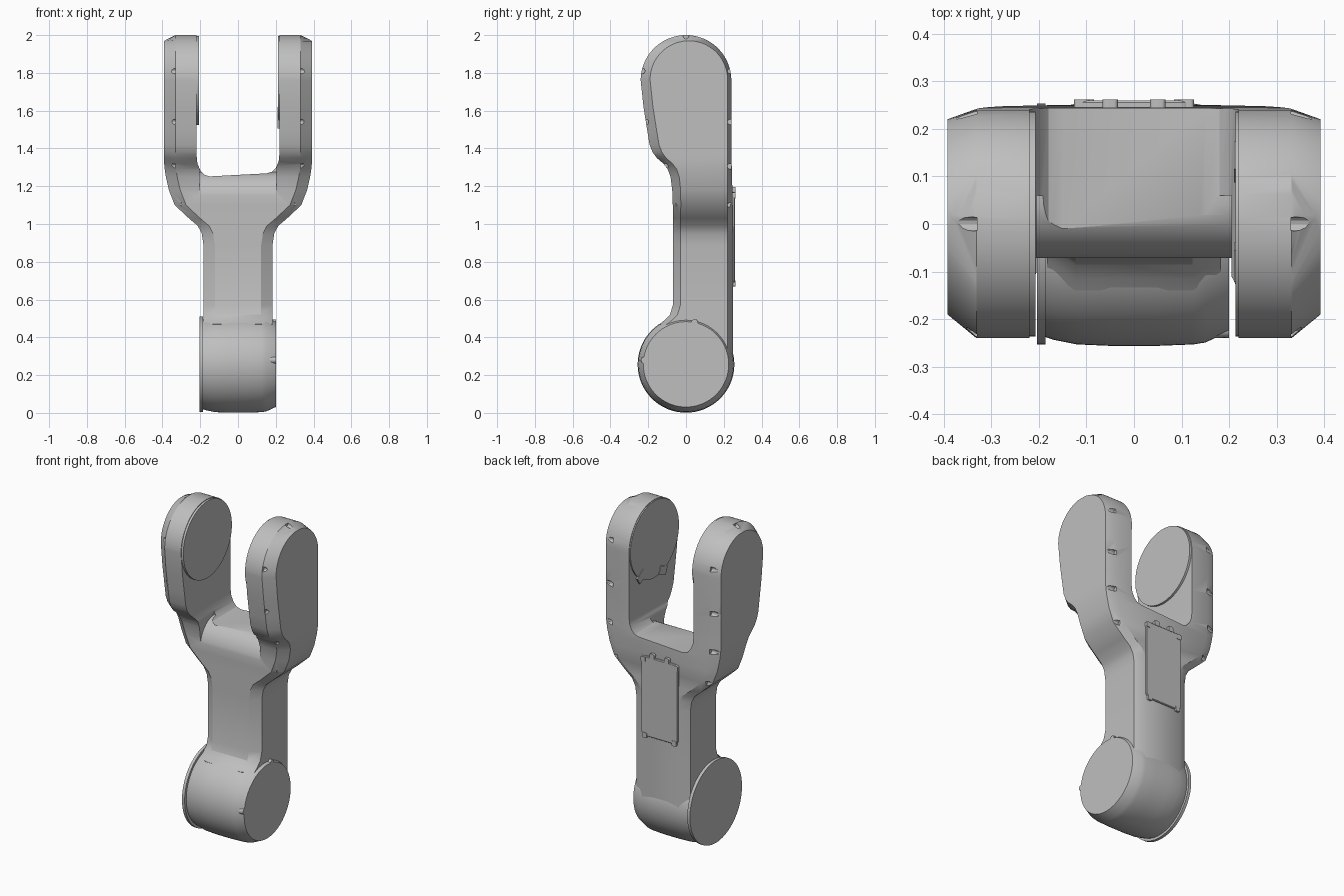
import bpy, bmesh, math
from mathutils import Matrix

cube = bpy.data.objects.get("Cube")
if cube:
    bpy.data.objects.remove(cube, do_unlink=True)

grey = bpy.data.materials.new("light_grey")
grey.use_nodes = True
grey.diffuse_color = (0.52, 0.52, 0.52, 1)
grey.node_tree.nodes["Principled BSDF"].inputs["Base Color"].default_value = grey.diffuse_color


def finish(bm, name):
    """Turn a bmesh into a scene object."""
    bmesh.ops.recalc_face_normals(bm, faces=bm.faces)
    mesh = bpy.data.meshes.new(name)
    bm.to_mesh(mesh)
    bm.free()
    mesh.materials.append(grey)
    ob = bpy.data.objects.new(name, mesh)
    bpy.context.collection.objects.link(ob)
    return ob


def loft(name, rings):
    """Skin rings of equal length and cap both ends."""
    bm = bmesh.new()
    vs = [[bm.verts.new(p) for p in ring] for ring in rings]
    n = len(vs[0])
    for a, b in zip(vs, vs[1:]):
        for i in range(n):
            j = (i + 1) % n
            bm.faces.new((a[i], a[j], b[j], b[i]))
    bm.faces.new(vs[0])
    bm.faces.new(vs[-1])
    return finish(bm, name)


def turned(name, profile, y, z, seg=72):
    """Solid turned about an axis parallel to x, from (x, radius) points."""
    return loft(name, [[(x, y + r * math.cos(2 * math.pi * i / seg),
                         z + r * math.sin(2 * math.pi * i / seg)) for i in range(seg)]
                       for x, r in profile])


def prism(name, pts, axis, lo, hi):
    """Extrude a 2D outline along x or y."""
    place = (lambda p, d: (d, p[0], p[1])) if axis == "x" else (lambda p, d: (p[0], d, p[1]))
    return loft(name, [[place(p, d) for p in pts] for d in (lo, hi)])


def cut(ob, cutter):
    mod = ob.modifiers.new("cut", "BOOLEAN")
    mod.operation = "DIFFERENCE"
    mod.solver = "EXACT"
    mod.object = cutter
    bpy.context.view_layer.objects.active = ob
    bpy.ops.object.modifier_apply(modifier=mod.name)
    bpy.data.objects.remove(cutter, do_unlink=True)


def smooth(ob, angle=28):
    bpy.ops.object.select_all(action="DESELECT")
    ob.select_set(True)
    bpy.context.view_layer.objects.active = ob
    bpy.ops.object.shade_smooth_by_angle(angle=math.radians(angle))


def rounded_rect(w, z0, z1, r, steps=5):
    pts = []
    corners = ((w - r, z1 - r), (r - w, z1 - r), (r - w, z0 + r), (w - r, z0 + r))
    for k, (cx, cz) in enumerate(corners):
        for i in range(steps + 1):
            a = math.pi / 2 * (k + i / steps)
            pts.append((cx + r * math.cos(a), cz + r * math.sin(a)))
    return pts


# Forked body: chamfered cross-sections stacked in z
def section(z, f, b, w, fi, bi, shoulder):
    return [(-shoulder, f, z), (shoulder, f, z), (w, fi, z), (w, bi, z),
            (shoulder, b, z), (-shoulder, b, z), (-w, bi, z), (-w, fi, z)]


# height, front y, half width
stations = [(.26, -.07, .183), (.47, -.14, .183), (.49, -.115, .183), (.52, -.085, .183),
            (.57, -.07, .183), (.89, -.07, .183), (.95, -.07, .192), (.99, -.07, .213),
            (1.03, -.07, .26), (1.1, -.07, .335), (1.18, -.073, .366), (1.25, -.082, .382),
            (1.29, -.097, .388), (1.32, -.12, .391), (1.35, -.155, .392), (1.38, -.177, .392),
            (1.42, -.193, .392), (1.5, -.206, .392), (1.62, -.225, .392)]
rings = []
for z, f, w in stations:
    t = min(max((z - 1.0) / .4, 0), 1)
    back = .25 - .01 * t
    rings.append(section(z, f, back, w, f + .04 + .01 * t, back - .03 + .01 * t, w - .06))
for i in range(25):
    a = math.pi / 2 * i / 24
    z = 1.76 + .24 * math.sin(a)
    h = max(.24 * math.cos(a), .008)
    inner = max(math.sqrt(max(.205 ** 2 - (z - 1.765) ** 2, 0)), .004)
    mid = .015 * min(1, h / .05)
    w = .392 - .06 * max(0, (z - 1.97) / .03)
    rings.append(section(z, -h, h, w, max(mid - inner, -h * .9), min(mid + inner, h * .95), .331))
body = loft("forked_body", rings)

# Slot between the prongs, with filleted bottom corners
slot = [(-.22, 2.1), (-.22, 1.37), (-.215, 1.32), (-.2, 1.285), (-.18, 1.262), (-.15, 1.252),
        (.15, 1.268), (.18, 1.277), (.2, 1.297), (.215, 1.33), (.22, 1.38), (.22, 2.1)]
cut(body, prism("slot_cutter", slot, "y", -.4, .4))

# Rounded front lip of the saddle
lip = [(-.3, 1.12)] + [(.06 - .135 * math.cos(math.pi / 2 * i / 10),
                        1.12 + .155 * math.sin(math.pi / 2 * i / 10)) for i in range(11)]
cut(body, prism("lip_cutter", lip + [(.06, 1.32), (-.3, 1.32)], "x", -.205, .205))

# Screw pockets along the prong rims
pockets = [(-.232, 1.81), (-.213, 1.54), (-.11, 1.305), (-.063, 1.1), (0, 1.995)]
pockets += [(.235, z) for z in (1.81, 1.54, 1.305, 1.1)]
for y, z in pockets:
    for side in (-1, 1):
        x0 = .33 if z > 1.2 else .3
        cut(body, turned("pocket_cutter", [(side * x0, .015), (side * .45, .015)], y, z, 12))
smooth(body)

# Joint pads on the inner prong faces
for side, name in ((1, "left"), (-1, "right")):
    face = .213 if side > 0 else .207
    smooth(turned(name + "_joint_pad", [(side * face, .236), (side * .24, .236)], 0, 1.76))

# Small clips under one pad
for y, z, turn in ((-.08, 1.54, .35), (.13, 1.58, -.6)):
    bm = bmesh.new()
    bmesh.ops.create_cube(bm, size=1, matrix=Matrix.Translation((.217, y, z))
                          @ Matrix.Rotation(turn, 4, "X") @ Matrix.Diagonal((.014, .07, .05, 1)))
    finish(bm, "pad_clip")

# Lower drum, flange and end lugs
smooth(turned("lower_drum", [(-.19, .236), (-.17, .243), (-.12, .253), (-.05, .256), (.05, .256),
                             (.125, .253), (.15, .249), (.2, .226)], 0, .257))
smooth(turned("drum_flange", [(-.204, .253), (-.186, .253)], 0, .257))
for angle in (175, 78):
    a = math.radians(angle)
    smooth(turned("drum_lug", [(.13, .02), (.2, .018)],
                  .222 * math.cos(a), .26 + .222 * math.sin(a), 16))

# Rear cover with screw tabs
cover = prism("rear_cover", rounded_rect(.125, .68, 1.17, .03), "y", .24, .259)
bevel = cover.modifiers.new("bevel", "BEVEL")
bevel.width = .004
bevel.limit_method = "ANGLE"
smooth(cover)
for x, z in ((-.05, 1.18), (.05, 1.18), (-.1, .685), (.1, .685), (-.11, 1.15), (.11, 1.15)):
    smooth(prism("cover_tab", [(x + p, z + q - .0) for p, q in rounded_rect(.016, -.016, .016, .008)],
                 "y", .24, .262))
